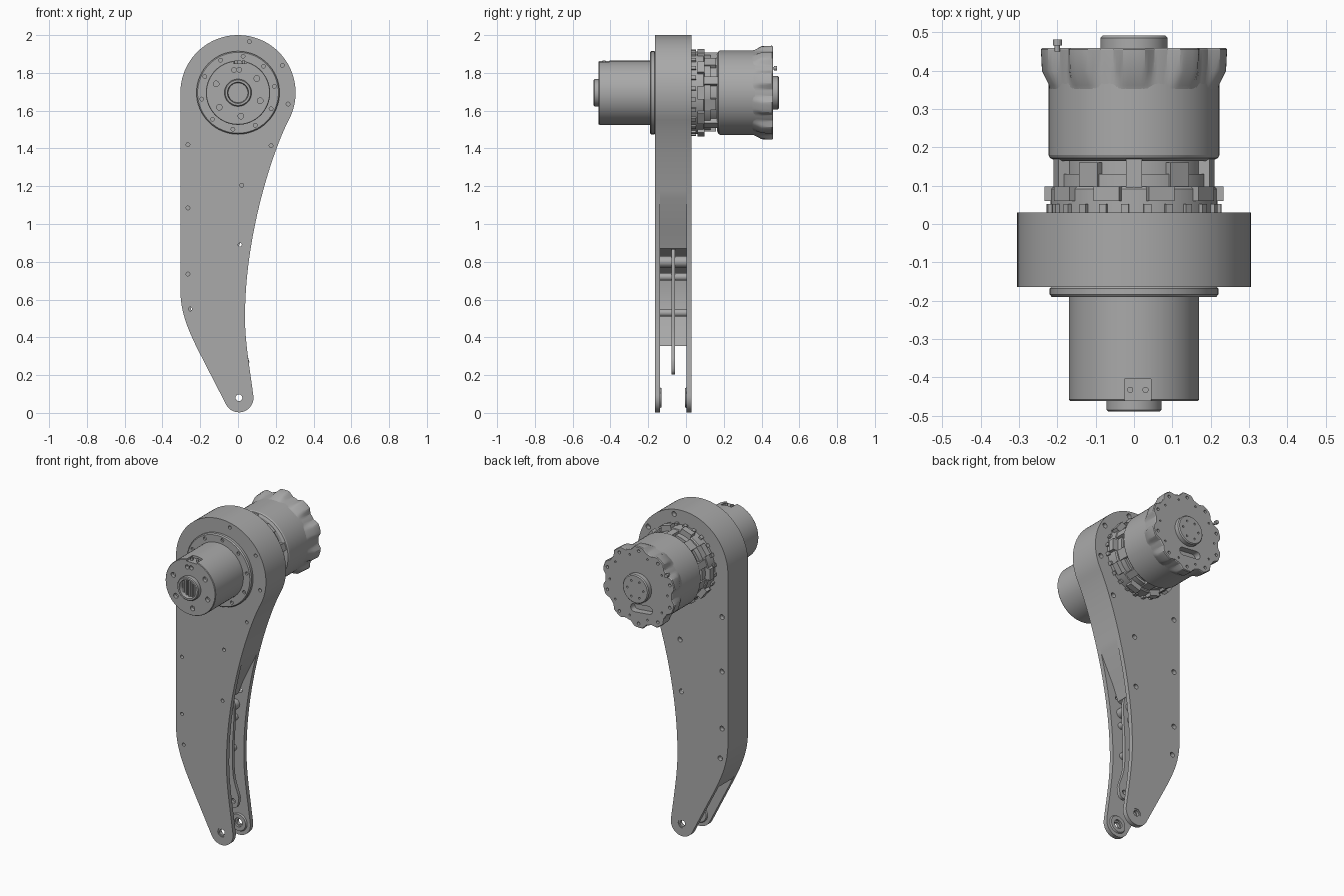
import bpy, bmesh, math
from mathutils import Vector, Matrix

if "Cube" in bpy.data.objects:
    bpy.data.objects.remove(bpy.data.objects["Cube"])

grey = bpy.data.materials.new("machined_grey")
grey.use_nodes = True
grey.diffuse_color = (0.4, 0.4, 0.4, 1)
grey.node_tree.nodes["Principled BSDF"].inputs["Base Color"].default_value = (0.4, 0.4, 0.4, 1)

HUB = (0, 1.695)          # motor axis in x, z
FOOT = (0.005, 0.08)      # ankle pivot in x, z


def finish(name, bm):
    bmesh.ops.recalc_face_normals(bm, faces=bm.faces)
    me = bpy.data.meshes.new(name)
    bm.to_mesh(me)
    bm.free()
    me.materials.append(grey)
    ob = bpy.data.objects.new(name, me)
    bpy.context.collection.objects.link(ob)
    return ob


def add_loft(bm, rings, centre=HUB, n=64):
    """Rings of (y, radius or radius function) around a y axis, capped at both ends."""
    loops = []
    for y, r in rings:
        loop = []
        for i in range(n):
            a = math.tau * i / n
            q = r(a) if callable(r) else r
            loop.append(bm.verts.new((centre[0] + q * math.cos(a), y, centre[1] + q * math.sin(a))))
        loops.append(loop)
    for p, q in zip(loops, loops[1:]):
        for i in range(n):
            bm.faces.new((p[i], p[i - 1], q[i - 1], q[i]))
    bm.faces.new(loops[0])
    bm.faces.new(loops[-1])


def loft(name, rings, centre=HUB, n=64):
    bm = bmesh.new()
    add_loft(bm, rings, centre, n)
    return finish(name, bm)


def prism(name, pts, y0, y1):
    bm = bmesh.new()
    face = bm.faces.new([bm.verts.new((x, y0, z)) for x, z in pts])
    out = bmesh.ops.extrude_face_region(bm, geom=[face])["geom"]
    bmesh.ops.translate(bm, vec=(0, y1 - y0, 0), verts=[v for v in out if isinstance(v, bmesh.types.BMVert)])
    return finish(name, bm)


def drill(ob, holes, y0, y1):
    """Cut round holes given as (x, z, radius)."""
    bm = bmesh.new()
    for x, z, r in holes:
        add_loft(bm, [(y0, r), (y1, r)], (x, z), 16)
    subtract(ob, finish("cutter", bm))


def subtract(ob, cutter):
    mod = ob.modifiers.new("cut", "BOOLEAN")
    mod.operation, mod.solver, mod.object = "DIFFERENCE", "EXACT", cutter
    dg = bpy.context.evaluated_depsgraph_get()
    me = bpy.data.meshes.new_from_object(ob.evaluated_get(dg))
    ob.modifiers.clear()
    ob.data = me
    bpy.data.objects.remove(cutter)


def circle(radius, angles, r):
    return [(HUB[0] + radius * math.cos(math.radians(a)), HUB[1] + radius * math.sin(math.radians(a)), r)
            for a in angles]


def arc(c, r, a0, a1, n):
    angles = [math.radians(a0 + (a1 - a0) * i / n) for i in range(n + 1)]
    return [(c[0] + r * math.cos(a), c[1] + r * math.sin(a)) for a in angles]


def bezier(a, b, c, d, n=16):
    pts = [Vector(p) for p in (a, b, c, d)]
    return [tuple(pts[0] * (1 - t) ** 3 + pts[1] * 3 * t * (1 - t) ** 2 + pts[2] * 3 * t * t * (1 - t)
                  + pts[3] * t ** 3) for t in (i / n for i in range(n + 1))]


def radial_blocks(name, angles, r0, r1, y0, y1, width):
    bm = bmesh.new()
    for a in angles:
        m = (Matrix.Translation((HUB[0], 0, HUB[1])) @ Matrix.Rotation(-math.radians(a), 4, "Y")
             @ Matrix.Translation(((r0 + r1) / 2, (y0 + y1) / 2, 0)) @ Matrix.Diagonal((r1 - r0, y1 - y0, width, 1)))
        bmesh.ops.create_cube(bm, size=1, matrix=m)
    return finish(name, bm)


# Leg outline, clockwise from the straight edge over the head
head = arc(HUB, 0.305, 180, -28, 56)
shin = bezier(head[-1], (0.19, 1.40), (0.035, 0.95), (0.037, 0.50), 28)
ankle = bezier(shin[-1], (0.037, 0.38), (0.06, 0.25), (0.081, 0.093), 8)
foot = arc(FOOT, 0.077, 10, -152, 24)
calf = bezier((-0.21, 0.33), (-0.27, 0.45), (-0.305, 0.54), (-0.305, 0.65), 12)
outline = head + shin[1:] + ankle[1:] + foot[1:] + calf

# Two side plates with fixing holes and ankle bushings
fixings = [(0.06, 1.965), (0.235, 1.84), (0.265, 1.635), (0.175, 1.415), (0.02, 1.205), (0.01, 0.89),
           (-0.265, 1.42), (-0.265, 1.085), (-0.265, 0.735), (-0.253, 0.55)]
for side, y0, y1, r in (("front", -0.165, -0.138, 0.010), ("rear", 0.003, 0.03, 0.015)):
    plate = prism(side + "_leg_plate", outline, y0, y1)
    drill(plate, [(x, z, r) for x, z in fixings] + [(*FOOT, 0.027)], y0 - 0.02, y1 + 0.02)
    bush = loft(side + "_ankle_bushing", [(y0 + 0.004, 0.0275), (y1 - 0.004, 0.0275)], FOOT, 32)
    drill(bush, [(*FOOT, 0.018)], y0 - 0.02, y1 + 0.02)
    inner = y1 if side == "front" else y0
    step = 0.008 if side == "front" else -0.008
    boss = loft(side + "_ankle_boss", [(inner, 0.055), (inner + step, 0.05)], FOOT, 32)
    drill(boss, [(*FOOT, 0.027)], inner - 0.02, inner + 0.02)

# Solid core of the head and the back wall, leaving a channel for the linkage
inside = [(0.035, 0.96), (0.0, 0.87), (-0.12, 0.82), (-0.24, 0.74), (-0.262, 0.62), (-0.235, 0.48), (-0.175, 0.355)]
core = head + [p for p in shin[1:] if p[1] > 1.1] + inside + [(-0.222, 0.355)] + [p for p in calf if p[1] > 0.36]
prism("leg_core", core, -0.139, 0.004)

# Linkage bar and cross shafts within the channel
bar = (bezier((-0.01, 0.87), (0.045, 0.87), (0.025, 0.75), (0.018, 0.6), 8)
       + bezier((0.018, 0.45), (0.02, 0.36), (0.045, 0.33), (0.06, 0.27), 8)
       + bezier((0.055, 0.235), (0.05, 0.19), (-0.01, 0.19), (-0.01, 0.25), 8)
       + bezier((-0.02, 0.32), (-0.05, 0.4), (-0.06, 0.75), (-0.01, 0.87), 8)[:-1])
link = prism("linkage_bar", bar, -0.078, -0.058)
drill(link, [(0.022, 0.245, 0.014)], -0.1, 0)
for x, z, r in ((-0.02, 0.8, 0.03), (-0.02, 0.72, 0.02), (-0.03, 0.53, 0.02)):
    loft("cross_shaft", [(-0.139, r), (0.004, r)], (x, z), 24)

# Front flange
flange = loft("front_flange", [(-0.16, 0.212), (-0.168, 0.22), (-0.184, 0.22), (-0.191, 0.214)])
drill(flange, circle(0.195, range(10, 370, 36), 0.010), -0.25, -0.18)

# Front housing with face bolt holes, a connector pocket and a hollow hub
housing = loft("front_housing", [(-0.18, 0.17), (-0.458, 0.17), (-0.462, 0.167)])
drill(housing, circle(0.125, (37, -20, -83, -142, 158), 0.015) + circle(0.122, (87, 100), 0.013), -0.5, -0.44)
bm = bmesh.new()
bmesh.ops.create_cube(bm, size=1, matrix=Matrix.Translation((0.01, -0.44, 1.87)) @ Matrix.Diagonal((0.07, 0.07, 0.04, 1)))
subtract(housing, finish("cutter", bm))
bm = bmesh.new()
for x in (-0.01, 0.03):
    bmesh.ops.create_cone(bm, segments=16, radius1=0.008, radius2=0.008, depth=0.02, cap_ends=True,
                          matrix=Matrix.Translation((x, -0.433, 1.855)))
finish("connector_pins", bm)
loft("front_hub", [(-0.45, 0.072), (-0.485, 0.072), (-0.49, 0.067), (-0.49, 0.056), (-0.465, 0.052)])
bm = bmesh.new()
for i in range(-2, 3):
    bmesh.ops.create_cube(bm, size=1, matrix=Matrix.Translation((i * 0.019, -0.467, 1.695))
                          @ Matrix.Diagonal((0.008, 0.01, 2 * math.sqrt(0.052 ** 2 - (i * 0.019) ** 2), 1)))
finish("hub_splines", bm)

# Rear mounting ring: base, raised pads, screws, neck and posts
loft("rear_mount_ring", [(0.025, 0.218), (0.092, 0.218), (0.098, 0.212)])
radial_blocks("mount_pads", range(0, 360, 36), 0.19, 0.233, 0.06, 0.098, 0.07)
radial_blocks("mount_tabs", range(6, 366, 15), 0.2, 0.229, 0.03, 0.052, 0.02)
loft("rear_neck", [(0.09, 0.2), (0.13, 0.2), (0.13, 0.185), (0.18, 0.185)])
radial_blocks("neck_posts", range(18, 378, 72), 0.17, 0.214, 0.05, 0.18, 0.042)
radial_blocks("neck_ribs", range(54, 414, 72), 0.17, 0.204, 0.09, 0.16, 0.06)

# Rear motor body
loft("motor_body", [(0.165, 0.205), (0.172, 0.219), (0.18, 0.223), (0.37, 0.223)])


# Scalloped rear cover with ten lobes
def lobes(low, high):
    def radius(a):
        wave = math.cos(10 * (a - math.pi / 2))
        return low + (high - low) * min(1, max(0, 0.6 + 0.9 * wave))
    return radius


cover = loft("rear_cover", [(0.35, 0.222), (0.362, lobes(0.2225, 0.226)), (0.4, lobes(0.226, 0.246)),
                            (0.455, lobes(0.227, 0.249)), (0.46, lobes(0.224, 0.245))], n=160)
drill(cover, circle(0.222, range(18, 378, 36), 0.009) + circle(0.195, range(0, 360, 36), 0.006), 0.44, 0.5)
slot = arc((0.03, 1.562), 0.024, -90, 90, 8) + arc((-0.07, 1.572), 0.024, 90, 270, 8)
subtract(cover, prism("cutter", slot, 0.42, 0.5))

# Rear cap and small side fitting
cap = loft("rear_cap", [(0.45, 0.088), (0.486, 0.088), (0.492, 0.082)], n=48)
drill(cap, circle(0.055, range(0, 360, 60), 0.006), 0.48, 0.5)
loft("fitting_stem", [(0.45, 0.007), (0.468, 0.007)], (-0.2, 1.825), 12)
loft("fitting_head", [(0.466, 0.012), (0.482, 0.012)], (-0.2, 1.825), 12)

# Crisp edges, smooth curved walls
bpy.ops.object.select_all(action="DESELECT")
for ob in bpy.context.scene.objects:
    if ob.type == "MESH":
        ob.select_set(True)
        bpy.context.view_layer.objects.active = ob
bpy.ops.object.shade_smooth_by_angle(angle=math.radians(25))
